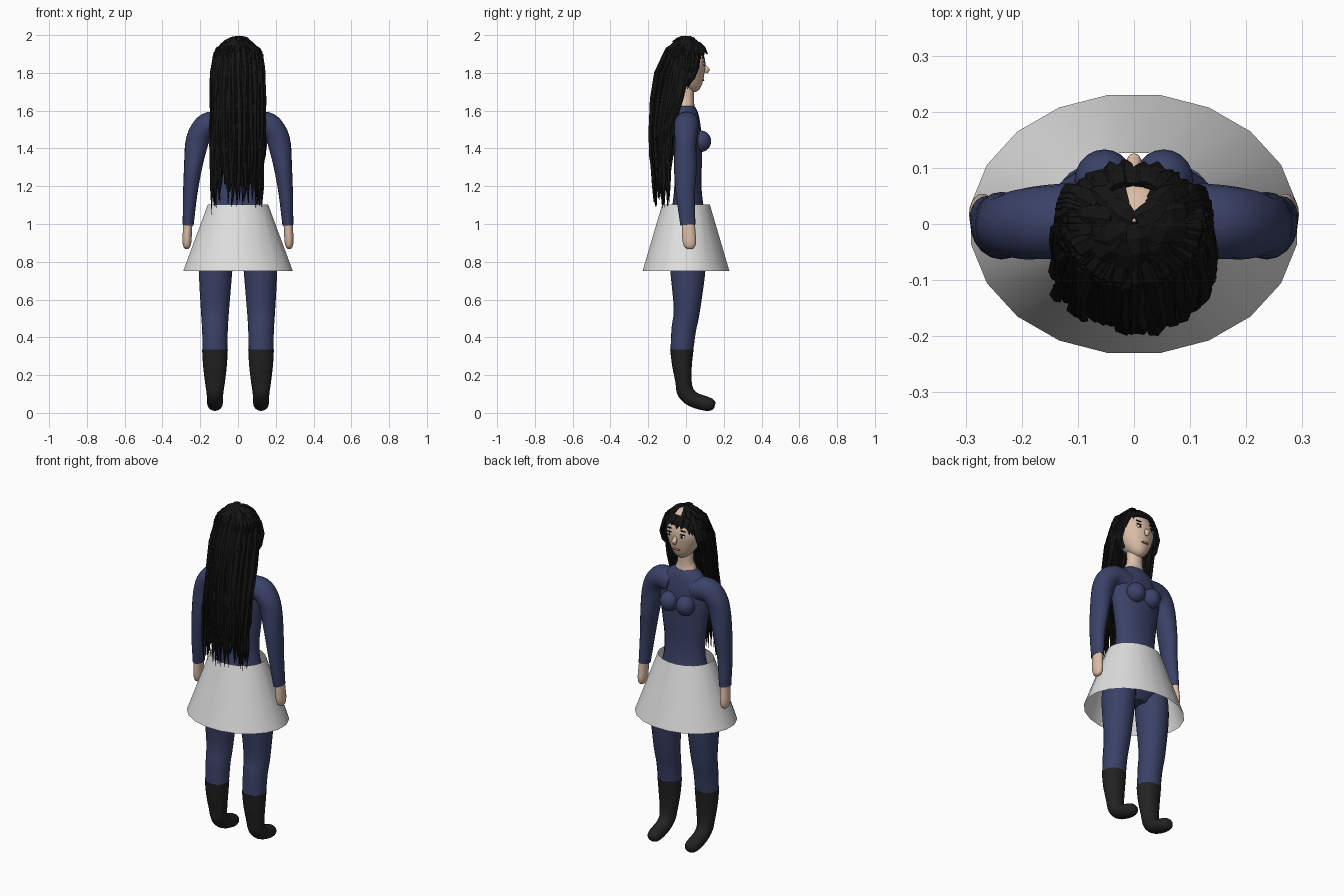
import bpy, bmesh, math, random
from mathutils import Vector

if "Cube" in bpy.data.objects:
    bpy.data.objects.remove(bpy.data.objects["Cube"])
random.seed(4)


def material(name, rgb):
    m = bpy.data.materials.new(name)
    m.diffuse_color = (*rgb, 1)
    m.use_nodes = True
    m.node_tree.nodes["Principled BSDF"].inputs["Base Color"].default_value = m.diffuse_color
    return m


NAVY = material("navy cloth", (0.042, 0.053, 0.135))
SKIN = material("skin", (0.72, 0.52, 0.39))
BLACK = material("black hair", (0.007, 0.007, 0.007))
BOOT = material("boot black", (0.016, 0.016, 0.016))
WHITE = material("white", (0.74, 0.74, 0.74))
LIP = material("lip", (0.35, 0.14, 0.11))


def finish(name, bm, mat, smooth=True):
    bmesh.ops.recalc_face_normals(bm, faces=bm.faces)
    me = bpy.data.meshes.new(name)
    bm.to_mesh(me)
    bm.free()
    me.materials.append(mat)
    ob = bpy.data.objects.new(name, me)
    bpy.context.collection.objects.link(ob)
    if smooth:
        bpy.ops.object.select_all(action='DESELECT')
        ob.select_set(True)
        bpy.context.view_layer.objects.active = ob
        bpy.ops.object.shade_smooth_by_angle(angle=math.radians(50))
    return ob


def spline(rows, n):
    """Smooth (Catmull-Rom) resampling of rows of numbers."""
    out = []
    for i in range(len(rows) - 1):
        a, b, c, d = (rows[max(0, min(len(rows) - 1, i + k))] for k in (-1, 0, 1, 2))
        for s in range(n):
            t = s / n
            out.append([0.5 * (2 * q + (r - p) * t + (2*p - 5*q + 4*r - e) * t*t
                               + (3*q - p - 3*r + e) * t**3) for p, q, r, e in zip(a, b, c, d)])
    return out + [list(rows[-1])]


def tube(bm, rows, side, sides=20):
    """Skin elliptical rings along rows of (x, y, z, radius along side, other radius)."""
    pts = [Vector(r[:3]) for r in rows]
    rings = []
    for i, r in enumerate(rows):
        t = (pts[min(i + 1, len(pts) - 1)] - pts[max(i - 1, 0)]).normalized()
        u = (side - t * side.dot(t)).normalized()
        v = t.cross(u)
        rings.append([bm.verts.new(pts[i] + u * r[3] * math.cos(a) + v * r[4] * math.sin(a))
                      for a in (math.tau * k / sides for k in range(sides))])
    for p, q in zip(rings, rings[1:]):
        for k in range(sides):
            j = (k + 1) % sides
            bm.faces.new((p[k], p[j], q[j], q[k]))
    bm.faces.new(rings[0])
    bm.faces.new(rings[-1])


X, Y = Vector((1, 0, 0)), Vector((0, 1, 0))


def limb(name, rows, side, mat, n=4):
    bm = bmesh.new()
    tube(bm, spline(rows, n), side)
    return finish(name, bm, mat)


def ball(name, loc, size, mat, seg=20):
    bm = bmesh.new()
    bmesh.ops.create_uvsphere(bm, u_segments=seg, v_segments=seg // 2 + 2, radius=1)
    for v in bm.verts:
        v.co = Vector(loc) + Vector(a * b for a, b in zip(v.co, size))
    return finish(name, bm, mat)


# torso and neck
limb("torso", [(0, .01, .80, .08, .05), (0, .01, .88, .17, .10), (0, .01, 1.0, .152, .10),
               (0, .01, 1.1, .128, .082), (0, .01, 1.2, .124, .072), (0, .01, 1.33, .140, .074),
               (0, .008, 1.46, .158, .075), (0, .004, 1.55, .145, .068),
               (0, .0, 1.60, .10, .058), (0, 0, 1.625, .062, .046)], X, NAVY)
limb("neck", [(0, 0, 1.58, .068, .052), (0, 0, 1.63, .060, .045),
              (0, .004, 1.67, .046, .038), (0, .004, 1.76, .045, .04)], X, SKIN)

# skirt: open twenty-sided flared cone
bm = bmesh.new()
rings = [[bm.verts.new((rx * math.cos(a), ry * math.sin(a), z))
          for a in (math.tau * (k + .5) / 20 for k in range(20))]
         for z, rx, ry in ((.75, .294, .233), (1.102, .162, .128))]
for k in range(20):
    j = (k + 1) % 20
    bm.faces.new((rings[0][k], rings[0][j], rings[1][j], rings[1][k]))
finish("skirt", bm, WHITE)

# paired limbs
for s, tag in ((-1, "left"), (1, "right")):
    def m(rows): return [(s * r[0], *r[1:]) for r in rows]
    limb(tag + "_sleeve", m([(.07, .008, 1.52, .068, .07), (.15, .004, 1.528, .066, .066),
                             (.197, .0, 1.49, .063, .060), (.220, -.002, 1.42, .057, .060),
                             (.238, -.003, 1.3, .060, .048), (.253, -.003, 1.16, .050, .038),
                             (.264, .01, .995, .040, .029)]), Y, NAVY)
    limb(tag + "_hand", m([(.264, .012, 1.02, .034, .024), (.268, .014, .96, .036, .024),
                           (.270, .018, .91, .036, .024), (.271, .02, .88, .028, .018),
                           (.271, .02, .868, .012, .008)]), Y, SKIN)
    limb(tag + "_leg", m([(.105, .01, .92, .085, .09), (.118, .01, .77, .089, .094),
                          (.122, .005, .55, .075, .07), (.122, -.012, .44, .068, .065),
                          (.122, -.022, .33, .066, .06)]), X, NAVY)
    limb(tag + "_boot", m([(.122, -.022, .335, .068, .062), (.122, -.021, .25, .063, .052),
                           (.122, -.013, .165, .053, .043), (.122, -.002, .11, .045, .045),
                           (.122, .035, .073, .042, .041), (.122, .09, .053, .042, .039),
                           (.122, .125, .045, .038, .035), (.122, .145, .041, .028, .025),
                           (.122, .153, .039, .012, .012)]), X, BOOT)
    ball(tag + "_bust", (s * .053, .078, 1.438), (.053, .055, .057), NAVY)

# head: sphere narrowed to the chin
HC, HR = Vector((0, .005, 1.838)), Vector((.105, .098, .140))


def head_point(d):
    low = max(0, -d.z)
    return HC + Vector((d.x * HR.x * (1 - .25 * low), d.y * HR.y * (1 - .15 * low) + .035 * low**2, d.z * HR.z))


bm = bmesh.new()
bmesh.ops.create_uvsphere(bm, u_segments=28, v_segments=20, radius=1)
for v in bm.verts:
    v.co = head_point(v.co)
finish("head", bm, SKIN)


def face_y(x, z):
    dz = (z - HC.z) / HR.z
    dx = (x - HC.x) / (HR.x * (1 - .25 * max(0, -dz)))
    return head_point(Vector((dx, math.sqrt(max(0, 1 - dx * dx - dz * dz)), dz))).y


# face details
limb("nose", [(0, .085, 1.855, .007, .006), (0, .100, 1.83, .011, .012),
              (0, .110, 1.815, .014, .013), (0, .104, 1.80, .007, .008)], X, SKIN, 3)
ball("nose_tip", (0, .114, 1.817), (.012, .012, .011), SKIN, 12)
ball("mouth", (0, face_y(0, 1.762), 1.762), (.026, .006, .006), LIP, 12)
for s, tag in ((-1, "left"), (1, "right")):
    ball(tag + "_eye", (s * .04, face_y(.04, 1.848) - .002, 1.848), (.019, .007, .010), WHITE, 14)
    ball(tag + "_pupil", (s * .04, face_y(.04, 1.848) + .003, 1.848), (.007, .004, .008), BLACK, 10)
    for part, z, w in (("_lash", 1.859, .021), ("_brow", 1.880, .024)):
        ball(tag + part, (s * .041, face_y(.041, z) + .001, z), (w, .005, .0035), BLACK, 10)


# hair: az = 0 points backwards, +-180 forwards; polar measured from the crown
def scalp(az, polar, lift):
    a, p = math.radians(az), math.radians(polar)
    d = Vector((math.sin(a) * math.sin(p), -math.cos(a) * math.sin(p), math.cos(p)))
    return HC + Vector((d.x * (HR.x + lift), d.y * (HR.y + lift), d.z * (HR.z + lift)))


def lock(bm, pts, width, thick):
    mid = pts[len(pts) // 2]
    side = Vector((-(mid.y - HC.y - .001), mid.x, 0)).normalized()
    n = len(pts) - 1
    rows = []
    for i, p in enumerate(pts):
        k = (.75, 1, 1, .95, .85, .7, .5)[min(6, round(6 * i / n))] if i < n else .08
        j = random.uniform(.85, 1.15)
        rows.append((*p, width * k * j, thick * k))
    tube(bm, rows, side, 5)


rnd = random.uniform

# cap under the locks, open over the face and at the parting
bm = bmesh.new()
bmesh.ops.create_uvsphere(bm, u_segments=28, v_segments=20, radius=1)
for v in bm.verts:
    v.co = HC + Vector(c * (r + .008) for c, r in zip(v.co, HR))
drop = []
for f in bm.faces:
    c = f.calc_center_median()
    face = c.y > .035 + (1.82 - c.z) * -.2 and c.z < 1.915
    part = c.z > 1.93 and -.012 < c.x < .025 and .0 < c.y < .08
    if face or part or c.z < 1.74:
        drop.append(f)
bmesh.ops.delete(bm, geom=drop, context='FACES')
finish("hair_cap", bm, BLACK, False)

# long locks hanging down the back
bm = bmesh.new()
for i in range(150):
    az = -98 + 196 * (i + rnd(-.4, .4)) / 149
    s, c = math.sin(math.radians(az)), math.cos(math.radians(az))
    k = rnd(.72, 1) if i % 3 else rnd(.3, .75)
    start = rnd(25, 65)
    pts = [scalp(az, start, .006), scalp(az, (start + 88) / 2, .016 + .012 * k)]
    tip = rnd(1.08, 1.38) if i % 3 else rnd(1.2, 1.5)
    for z, w, y0, y1 in ((1.80, .140, -.01, -.15), (1.66, .142, -.04, -.145), (1.5, .140, -.085, -.11),
                         (1.36, .138, -.095, -.095)):
        if z > tip + .08:
            pts.append(Vector((w * s * (.35 + .65 * k) + rnd(-.006, .006), y0 + y1 * c * k + rnd(-.004, .004), z)))
    last = pts[-1]
    pts.append(Vector((last.x * .97 + rnd(-.008, .008), last.y * .9 - .01, (last.z + tip) / 2 - .02)))
    pts.append(Vector((last.x * .95 + rnd(-.01, .01), last.y * .82 - .02, tip)))
    lock(bm, pts, rnd(.010, .018), rnd(.007, .011))
# one long stray lock
lock(bm, [Vector(p) for p in ((-.13, -.1, 1.6), (-.14, -.13, 1.4), (-.14, -.13, 1.2), (-.139, -.12, 1.05))], .012, .008)
finish("long_hair", bm, BLACK, False)

# short overlapping clumps on the crown
bm = bmesh.new()
for row, (polar, count) in enumerate(((2, 6), (20, 12), (38, 18), (55, 20), (70, 18))):
    for i in range(count):
        az = 360 * (i + .5 * (row % 2) + rnd(-.2, .2)) / count - 180
        forward = abs(az) > 115
        if forward and (polar > 40 or abs(az) > 162):
            continue
        lift = rnd(.007, .013)
        pts = [scalp(az + rnd(-5, 5) * t, polar + (30 if forward else 38) * t, lift + .012 * t * t)
               for t in (0, .35, .7, 1)]
        lock(bm, pts, rnd(.020, .028), .009)
# fringe swept over the forehead and sides framing the face
for s in (-1, 1):
    for i in range(11):
        az = s * (176 - 6.5 * i + rnd(-3, 3))
        end = 64 + max(0, i - 4) * 5 + rnd(-4, 5)
        pts = [scalp(az, 38 + (end - 38) * t, .008 + .014 * t) for t in (0, .35, .7, 1)]
        lock(bm, pts, rnd(.013, .019), .008)
    for i in range(9):
        az = s * (82 + 4.5 * i + rnd(-2, 2))
        pts = [scalp(az, 45 + rnd(-5, 5), .010), scalp(az, 70, .022), scalp(az - s * 4, 92, .030),
               scalp(az - s * 14, 112, .034), scalp(az - s * 24, 130 + rnd(-8, 6), .040)]
        lock(bm, pts, rnd(.013, .018), .009)
finish("crown_hair", bm, BLACK, False)
